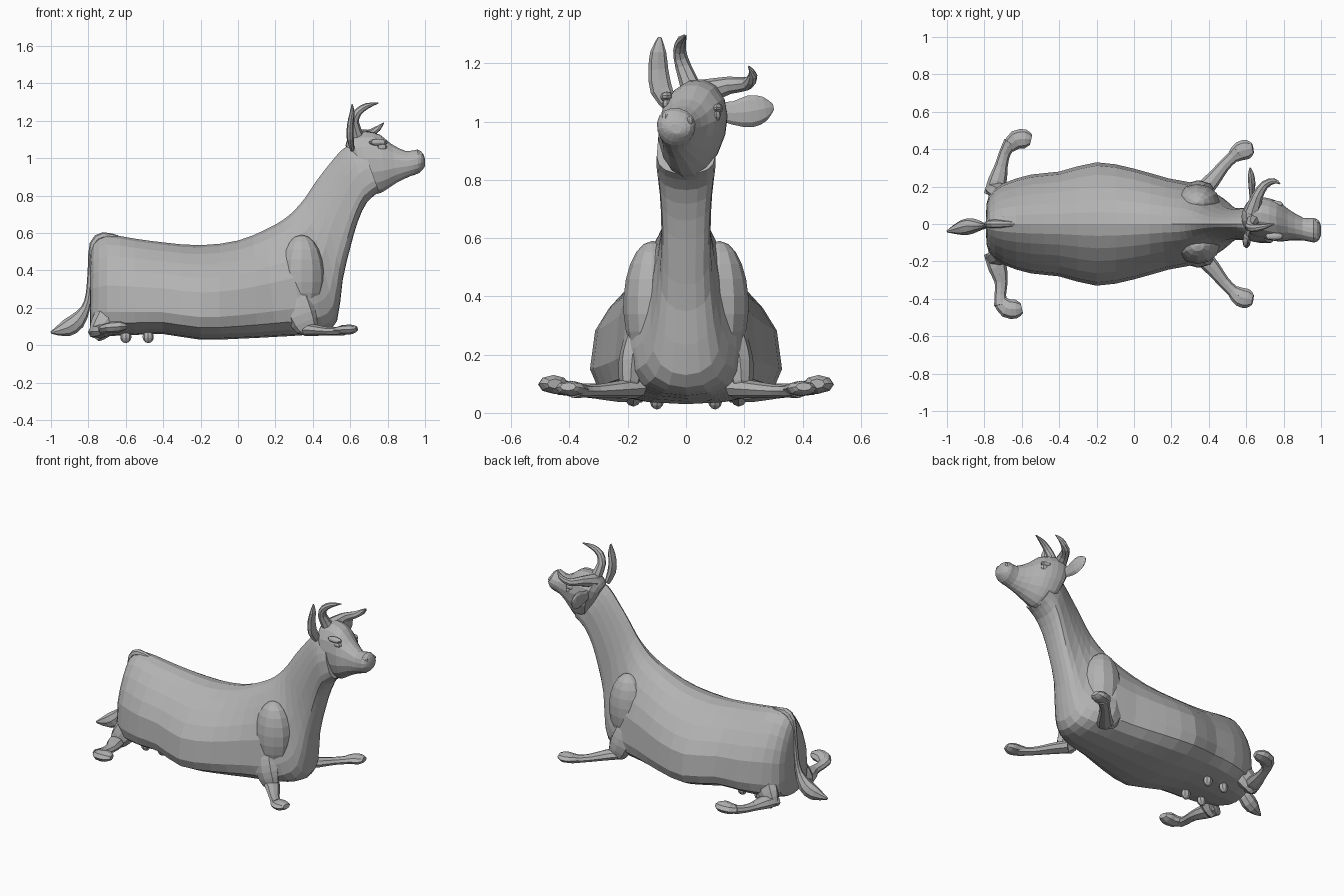
import bpy, bmesh
from math import sin, cos, pi
from mathutils import Vector

if "Cube" in bpy.data.objects:
    bpy.data.objects.remove(bpy.data.objects["Cube"])

hide = bpy.data.materials.new("plain grey")
hide.use_nodes = True
GREY = (0.45, 0.45, 0.45, 1)
hide.diffuse_color = GREY
hide.node_tree.nodes["Principled BSDF"].inputs["Base Color"].default_value = GREY
X, Y, Z = Vector((1, 0, 0)), Vector((0, 1, 0)), Vector((0, 0, 1))


def refine(rows, steps=2):
    """Insert rows along a smooth spline through the given rows."""
    out = []
    last = len(rows) - 1
    for i in range(last):
        a, b = rows[max(i - 1, 0)], rows[i]
        c, d = rows[i + 1], rows[min(i + 2, last)]
        for s in range(steps):
            t = s / steps
            out.append([q + (r - p) * t / 2
                        + (p - 2.5 * q + 2 * r - e / 2) * t * t
                        + (1.5 * (q - r) + (e - p) / 2) * t ** 3
                        for p, q, r, e in zip(a, b, c, d)])
    out.append(list(rows[-1]))
    return out


def skin(name, rings):
    """Bridge a list of point rings into a closed flat-shaded surface."""
    bm = bmesh.new()
    loops = [[bm.verts.new(p) for p in ring] for ring in rings]
    n = len(loops[0])
    for low, high in zip(loops, loops[1:]):
        for i in range(n):
            j = (i + 1) % n
            bm.faces.new((low[i], low[j], high[j], high[i]))
    bm.faces.new(loops[0])
    bm.faces.new(loops[-1])
    bmesh.ops.recalc_face_normals(bm, faces=bm.faces)
    mesh = bpy.data.meshes.new(name)
    bm.to_mesh(mesh)
    bm.free()
    mesh.materials.append(hide)
    obj = bpy.data.objects.new(name, mesh)
    bpy.context.collection.objects.link(obj)


def loft(name, rows, pear, square, sides=20):
    """Rows hold a top point, a bottom point and a half width."""
    rings = []
    for row in refine(rows):
        top, bottom, width = Vector(row[:3]), Vector(row[3:6]), row[6]
        mid, up = (top + bottom) / 2, (top - bottom) / 2
        side = up.cross(X).normalized() * width
        ring = []
        for k in range(sides):
            a = 2 * pi * k / sides
            u, s = cos(a), sin(a)
            s *= 1 - pear * u
            if u < 0:
                u = -abs(u) ** square
            ring.append(mid + up * u + side * s)
        rings.append(ring)
    skin(name, rings)


def tube(name, rows, flat=1, thin=Z, sides=8, mirror=1):
    """Rows hold a centre and a radius; flat squashes along the thin axis."""
    rows = refine([(x, y * mirror, z, r) for x, y, z, r in rows])
    pts = [Vector(r[:3]) for r in rows]
    rings = []
    for i, p in enumerate(pts):
        run = (pts[min(i + 1, len(pts) - 1)] - pts[max(i - 1, 0)]).normalized()
        side = run.cross(thin).normalized()
        up = side.cross(run)
        r = rows[i][3]
        rings.append([p + side * r * cos(2 * pi * k / sides)
                      + up * r * flat * sin(2 * pi * k / sides)
                      for k in range(sides)])
    skin(name, rings)


def lump(name, centre, size, sides=8):
    """Faceted ellipsoid."""
    turns = [2 * pi * k / sides for k in range(sides)]
    tilts = [pi * (j + 0.1) / (sides - 0.8) for j in range(sides)]
    skin(name, [[Vector(centre) + Vector((size[0] * sin(b) * cos(a),
                                          size[1] * sin(b) * sin(a),
                                          size[2] * cos(b)))
                 for a in turns] for b in tilts])


# Body and neck: top x, top z, bottom x, bottom z, half width
trunk = [
    (-.79, .48, -.79, .12, .07), (-.77, .55, -.78, .06, .14),
    (-.7, .59, -.7, .05, .205), (-.55, .57, -.55, .055, .25),
    (-.4, .55, -.4, .06, .265), (-.2, .535, -.2, .03, .312),
    (0, .56, 0, .035, .28), (.15, .62, .2, .045, .23),
    (.24, .67, .36, .055, .205), (.3, .72, .46, .07, .165),
    (.36, .79, .53, .13, .115), (.42, .88, .56, .35, .085),
    (.49, .97, .6, .52, .08), (.55, 1.04, .64, .66, .085),
    (.6, 1.07, .69, .765, .095), (.66, 1.08, .755, .82, .095)]
loft("body_and_neck", [(a, 0, b, c, 0, d, w) for a, b, c, d, w in trunk], .36, .55)

# Head, tilted and turned slightly aside
loft("head", [
    (.575, .04, 1.07, .65, 0, .92, .06), (.6, .06, 1.125, .69, 0, .83, .1),
    (.68, .06, 1.145, .745, -.01, .81, .11), (.76, .04, 1.125, .79, -.02, .83, .105),
    (.82, .02, 1.075, .85, -.035, .87, .08), (.9, -.01, 1.035, .92, -.05, .905, .06),
    (.96, -.02, 1.045, .965, -.05, .92, .066), (.99, -.025, 1.02, .99, -.045, .945, .05),
    (1, -.03, .99, 1, -.04, .96, .02)], -.1, .9, sides=16)

# Eyes, brows and nostrils
for label, y, z in (("left", .105, 1.02), ("right", -.066, 1.06)):
    lump(label + "_eye", (.77, y, z), (.028, .016, .02))
    lump(label + "_brow", (.75, y, z + .025), (.05, .022, .018))
for label, y, z in (("left", .01, 1.0), ("right", -.07, 1.015)):
    lump(label + "_nostril", (.972, y, z), (.02, .016, .018))

# Horns
tube("left_horn", [(.63, .06, 1.1, .045), (.66, .15, 1.125, .03),
                   (.7, .21, 1.13, .023), (.75, .23, 1.16, .015),
                   (.78, .215, 1.19, .003)])
tube("right_horn", [(.64, .02, 1.11, .036), (.62, -.01, 1.19, .027),
                    (.64, -.022, 1.245, .022), (.69, -.015, 1.28, .016),
                    (.75, 0, 1.295, .003)], thin=Y)

# Ears, leaf shaped and thin from front to back
tube("left_ear", [(.63, .09, 1.04, .025), (.63, .16, 1.03, .04),
                  (.63, .22, 1.035, .055), (.625, .27, 1.045, .042),
                  (.62, .3, 1.05, .01)], .35, X)
tube("right_ear", [(.61, -.05, 1.05, .025), (.6, -.085, 1.11, .038),
                   (.6, -.095, 1.18, .034), (.61, -.095, 1.24, .027),
                   (.61, -.09, 1.29, .006)], .5, X)

# Shoulders and legs: folded upper part, splayed lower part and a hoof
for label, m, lean in (("left", 1, 0), ("right", -1, .05)):
    lump(label + "_shoulder", (.34, .115 * m, .37), (.12, .1, .22), 12)
    tube(label + "_front_upper_leg", [(.32, .165, .31, .04), (.32, .175, .24, .07),
                                      (.34, .185, .16, .08), (.37, .19, .09, .06),
                                      (.38, .19, .065, .03)],
         .6, Y, mirror=m)
    tube(label + "_front_lower_leg", [(.36, .17, .085, .05), (.42, .235, .08, .042),
                                      (.48, .31, .075, .032), (.53, .36, .075, .033),
                                      (.56, .385, .08, .042)], .7, mirror=m)
    tube(label + "_front_hoof", [(.53, .36, .08, .035), (.57, .39, .083, .052),
                                 (.61, .4, .085, .05), (.635, .405, .09, .028)],
         .5, mirror=m)
    tube(label + "_hind_thigh", [(-.66, .14, .2, .06), (-.7, .16, .14, .075),
                                 (-.74, .18, .08, .06), (-.77, .18, .045, .035)],
         .7, Y, mirror=m)
    tube(label + "_hind_lower_leg", [(-.76, .15, .07, .045), (-.73, .23, .075, .05),
                                     (-.71, .31, .075, .035),
                                     (-.69 - lean / 2, .38, .08, .031),
                                     (-.66 - lean, .435, .09, .038)], .75, mirror=m)
    tube(label + "_hind_hoof", [(-.67 - lean, .41, .085, .035),
                                (-.63 - lean, .45, .095, .051),
                                (-.58 - lean, .455, .1, .05),
                                (-.55 - lean, .45, .1, .027)], .6, mirror=m)

# Udder teats under the belly
for x in (-.6, -.48):
    for y in (-.1, .1):
        lump("udder_teat", (x, y, .045), (.03, .025, .033))

# Tail with a flared tuft
tube("tail", [(-.64, 0, .572, .015), (-.72, 0, .58, .025), (-.77, 0, .54, .024),
              (-.785, -.005, .42, .018), (-.795, -.01, .28, .018),
              (-.815, -.01, .2, .024), (-.86, -.01, .13, .045),
              (-.92, -.02, .09, .045), (-1, -.04, .068, .006)],
     .9, Y)
